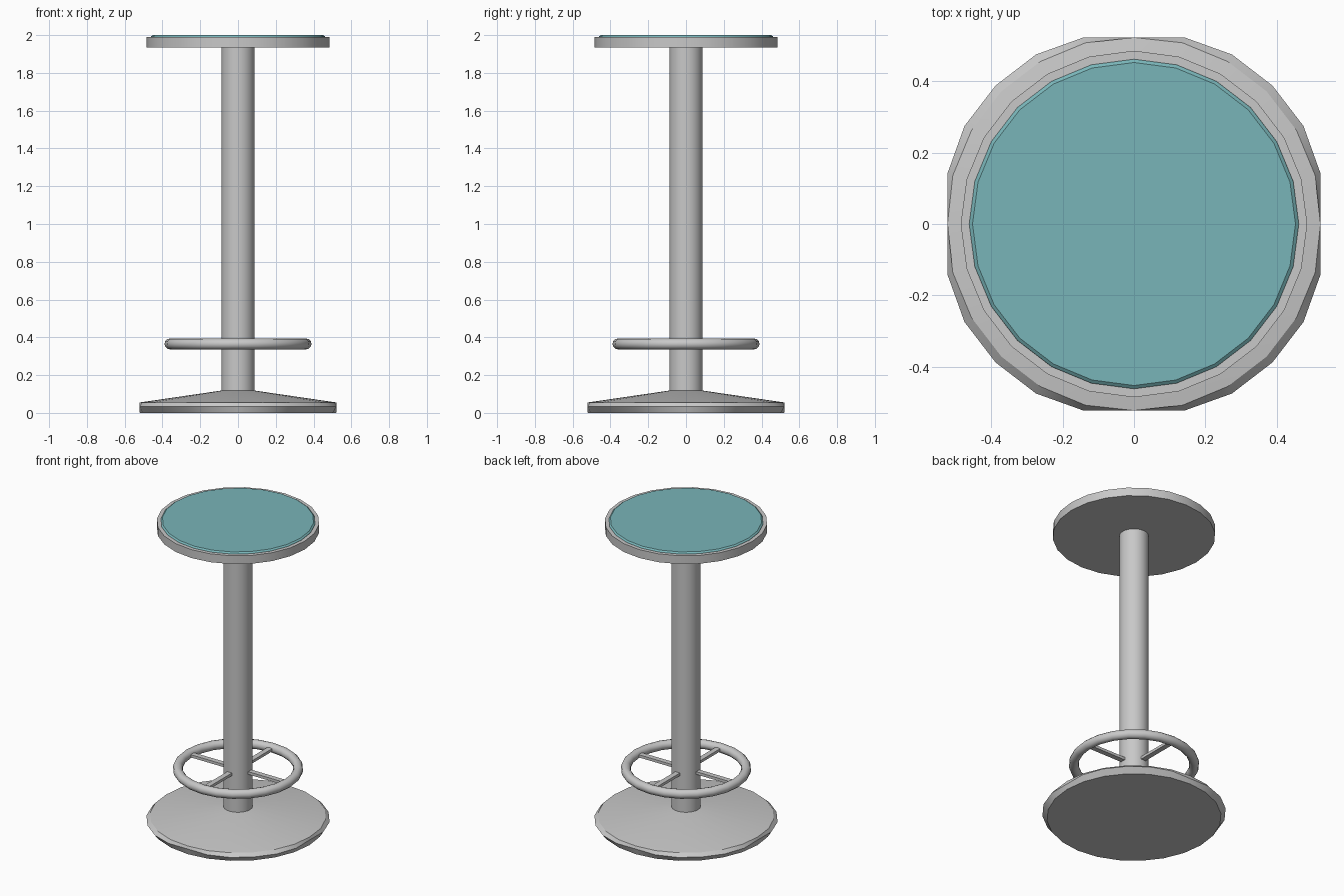
import bpy
import math

cube = bpy.data.objects.get("Cube")
if cube:
    bpy.data.objects.remove(cube, do_unlink=True)

SIDES = 24


def material(name, color):
    m = bpy.data.materials.new(name)
    m.use_nodes = True
    m.diffuse_color = color
    m.node_tree.nodes["Principled BSDF"].inputs["Base Color"].default_value = color
    return m


metal = material("light grey metal", (0.58, 0.58, 0.58, 1))
teal = material("teal pad", (0.19, 0.46, 0.48, 1))


def shade(obj, degrees):
    bpy.ops.object.select_all(action='DESELECT')
    obj.select_set(True)
    bpy.context.view_layer.objects.active = obj
    bpy.ops.object.shade_smooth_by_angle(angle=math.radians(degrees))


def lathe(name, profile, mat, limit=9):
    """Closed solid of revolution; limit trims it flat along x and y."""
    def clip(v):
        return max(-limit, min(limit, v))
    verts, faces = [], []
    for r, z in profile:
        for i in range(SIDES):
            a = math.tau * i / SIDES
            verts.append((clip(r * math.cos(a)), clip(r * math.sin(a)), z))
    for k in range(len(profile) - 1):
        for i in range(SIDES):
            j = (i + 1) % SIDES
            lo, hi = k * SIDES, (k + 1) * SIDES
            faces.append((lo + i, lo + j, hi + j, hi + i))
    faces.append(tuple(reversed(range(SIDES))))
    faces.append(tuple(range(len(verts) - SIDES, len(verts))))
    mesh = bpy.data.meshes.new(name)
    mesh.from_pydata(verts, [], faces)
    mesh.materials.append(mat)
    obj = bpy.data.objects.new(name, mesh)
    bpy.context.collection.objects.link(obj)
    shade(obj, 30)
    return obj


# Base: low cone with a bevelled rim
lathe("base", [(0.52, 0), (0.548, 0.035), (0.525, 0.055), (0.09, 0.118)],
      metal, limit=0.522)

# Column
lathe("column", [(0.088, 0.1), (0.088, 1.94)], metal)

# Seat tray and inset pad
lathe("seat_tray", [(0.485, 1.935), (0.485, 1.99)], metal)
lathe("seat_pad", [(0.463, 1.985), (0.46, 1.994), (0.452, 2.0)], teal)

# Foot ring
bpy.ops.mesh.primitive_torus_add(major_segments=SIDES, minor_segments=12,
                                 major_radius=0.36, minor_radius=0.029,
                                 location=(0, 0, 0.365))
ring = bpy.context.object
ring.name = "foot_ring"
ring.data.materials.append(metal)
shade(ring, 60)

# Four flat spokes from the column to the ring
for i in range(4):
    a = math.tau * i / 4
    bpy.ops.mesh.primitive_cube_add(
        size=1, location=(0.215 * math.cos(a), 0.215 * math.sin(a), 0.365),
        rotation=(0, 0, a), scale=(0.29, 0.034, 0.018))
    spoke = bpy.context.object
    spoke.name = f"spoke_{i + 1}"
    spoke.data.materials.append(metal)
